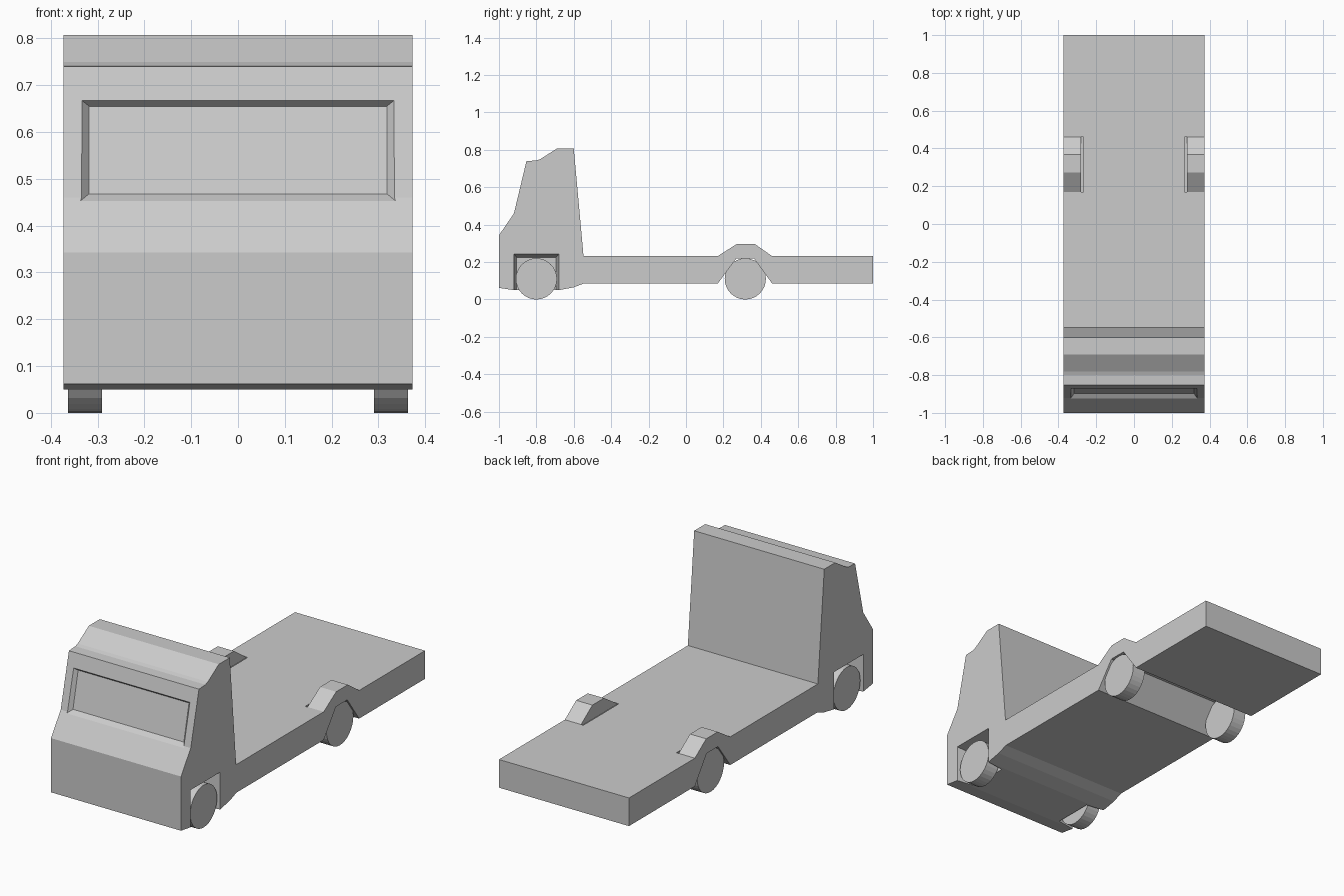
import bpy
import bmesh
from mathutils import Matrix, Vector

cube = bpy.data.objects.get("Cube")
if cube:
    bpy.data.objects.remove(cube, do_unlink=True)

grey = bpy.data.materials.new("plain_grey")
grey.use_nodes = True
colour = (0.6, 0.6, 0.6, 1)
grey.diffuse_color = colour
grey.node_tree.nodes["Principled BSDF"].inputs["Base Color"].default_value = colour

HALF = 0.373


def add_object(name, bm):
    bmesh.ops.recalc_face_normals(bm, faces=bm.faces)
    mesh = bpy.data.meshes.new(name)
    bm.to_mesh(mesh)
    bm.free()
    mesh.materials.append(grey)
    obj = bpy.data.objects.new(name, mesh)
    bpy.context.collection.objects.link(obj)
    return obj


def loft(name, loop_a, loop_b):
    """Solid between two matching loops of points."""
    bm = bmesh.new()
    a = [bm.verts.new(p) for p in loop_a]
    b = [bm.verts.new(p) for p in loop_b]
    bm.faces.new(a)
    bm.faces.new(b[::-1])
    for i in range(len(a)):
        j = (i + 1) % len(a)
        bm.faces.new((a[i], a[j], b[j], b[i]))
    return add_object(name, bm)


def prism(name, profile, x0, x1):
    """Side profile of (y, z) points extruded across x."""
    return loft(name, [(x0, y, z) for y, z in profile],
                [(x1, y, z) for y, z in profile])


def recess(name, outer, inner):
    """Tapered cutter whose mouth is carried on past the surface."""
    mouth = [Vector(o) * 1.5 - Vector(i) * 0.5 for o, i in zip(outer, inner)]
    return loft(name, mouth, inner)


def cut(target, cutter):
    mod = target.modifiers.new("cut", "BOOLEAN")
    mod.operation = "DIFFERENCE"
    mod.solver = "EXACT"
    mod.object = cutter
    bpy.context.view_layer.objects.active = target
    bpy.ops.object.modifier_apply(modifier=mod.name)
    bpy.data.objects.remove(cutter, do_unlink=True)


# Cab and flat bed as one side profile
body = prism("truck_body", [
    (-1, 0.062), (-1, 0.343), (-0.92, 0.46), (-0.853, 0.74), (-0.8, 0.743),
    (-0.78, 0.75), (-0.69, 0.807), (-0.6, 0.807), (-0.548, 0.232), (1, 0.232),
    (1, 0.086), (-0.545, 0.086), (-0.6, 0.065), (-0.68, 0.05), (-0.92, 0.05),
], -HALF, HALF)

# Windscreen recess
cut(body, recess(
    "windscreen_cutter",
    [(x, y, z) for x, y, z in ((-0.334, -0.921, 0.455), (0.334, -0.921, 0.455),
                               (0.334, -0.871, 0.668), (-0.334, -0.871, 0.668))],
    [(-0.318, -0.898, 0.468), (0.318, -0.898, 0.468),
     (0.318, -0.856, 0.655), (-0.318, -0.856, 0.655)]))

# Rear axle channel across the full width
cut(body, prism("axle_channel_cutter", [
    (0.17, 0.086), (0.17, 0.0), (0.46, 0.0), (0.46, 0.086),
    (0.363, 0.22), (0.27, 0.22)], -0.5, 0.5))


def well_loop(x, y0, y1, top):
    return [(x, y0, -0.05), (x, y1, -0.05), (x, y1, top), (x, y0, top)]


def wheel(name, side, y):
    bm = bmesh.new()
    bmesh.ops.create_cone(bm, cap_ends=True, segments=32, radius1=0.11,
                          radius2=0.11, depth=0.073,
                          matrix=Matrix.Translation((side * 0.3265, y, 0.11))
                          @ Matrix.Rotation(1.5707963, 4, "Y"))
    return add_object(name, bm)


for side, label in ((1, "left"), (-1, "right")):
    # Front wheel well
    cut(body, recess("well_cutter", well_loop(side * HALF, -0.92, -0.68, 0.243),
                     well_loop(side * 0.275, -0.905, -0.695, 0.225)))
    # Narrow groove beside the rear arch
    cut(body, prism("groove_cutter",
                    [(0.17, 0.224), (0.46, 0.224), (0.46, 0.25), (0.17, 0.25)],
                    side * 0.267, side * 0.28))
    # Raised rear arch on the bed
    prism(label + "_rear_arch",
          [(0.17, 0.232), (0.46, 0.232), (0.367, 0.297), (0.272, 0.297)],
          side * 0.28, side * HALF)
    # Wheels
    wheel(label + "_front_wheel", side, -0.8)
    wheel(label + "_rear_wheel", side, 0.317)
